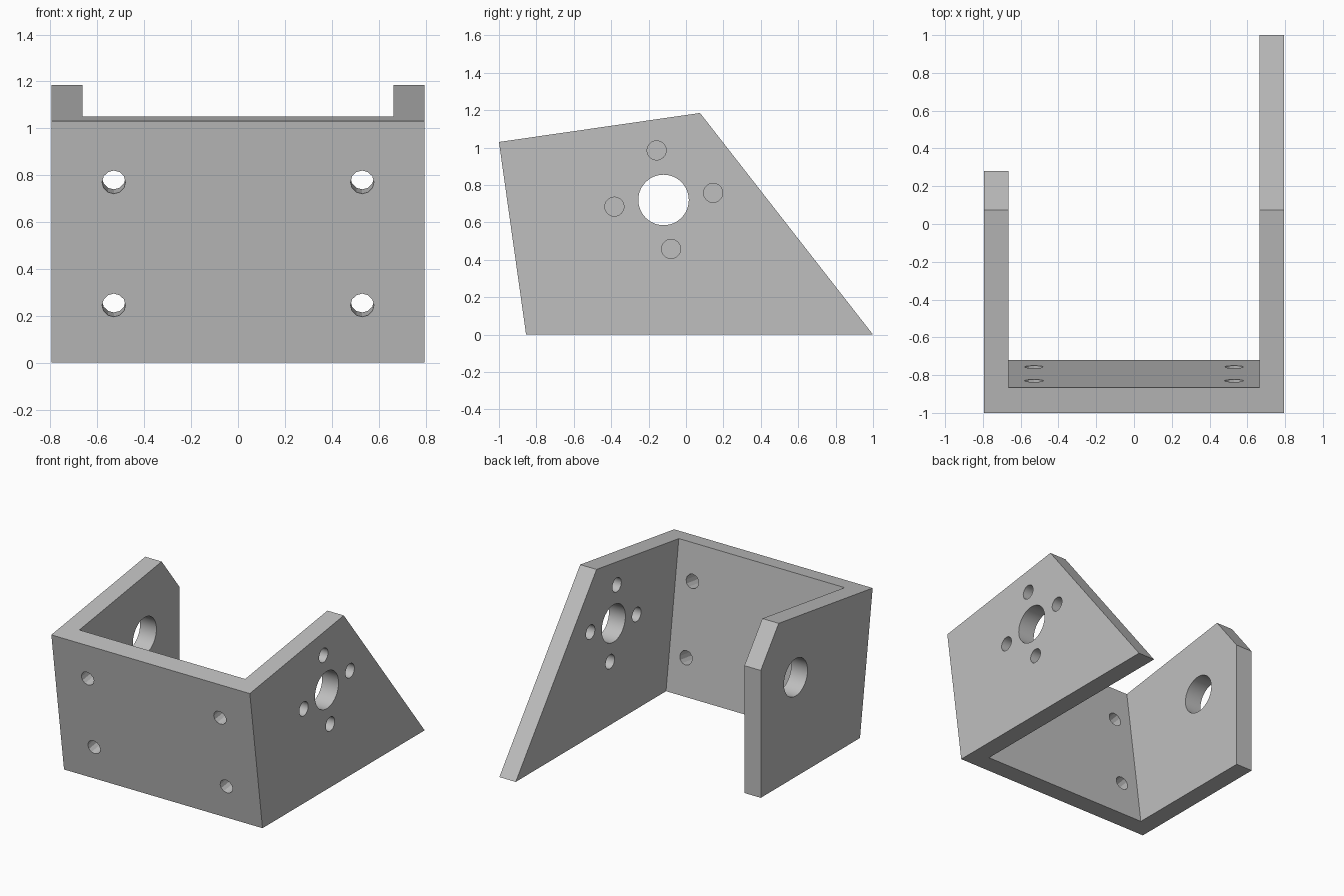
import bpy
import bmesh
import math
from mathutils import Matrix, Vector

cube = bpy.data.objects.get("Cube")
if cube:
    bpy.data.objects.remove(cube, do_unlink=True)

HALF_WIDTH = 0.795
INNER = 0.664

grey = bpy.data.materials.new("light_grey")
grey.use_nodes = True
grey.diffuse_color = (0.52, 0.52, 0.52, 1)
grey.node_tree.nodes["Principled BSDF"].inputs["Base Color"].default_value = grey.diffuse_color


def add_object(name, bm):
    bmesh.ops.recalc_face_normals(bm, faces=bm.faces)
    mesh = bpy.data.meshes.new(name)
    bm.to_mesh(mesh)
    bm.free()
    mesh.materials.append(grey)
    obj = bpy.data.objects.new(name, mesh)
    bpy.context.collection.objects.link(obj)
    return obj


def prism(name, profile, x0, x1):
    """Extrude a (y, z) outline along x."""
    bm = bmesh.new()
    face = bm.faces.new([bm.verts.new((x0, y, z)) for y, z in profile])
    ext = bmesh.ops.extrude_face_region(bm, geom=[face])
    moved = [v for v in ext["geom"] if isinstance(v, bmesh.types.BMVert)]
    bmesh.ops.translate(bm, verts=moved, vec=(x1 - x0, 0, 0))
    return add_object(name, bm)


def drill(name, centre, axis, radius, depth, sides):
    """Cylinder along the given axis."""
    turn = Vector((0, 0, 1)).rotation_difference(Vector(axis)).to_matrix().to_4x4()
    bm = bmesh.new()
    bmesh.ops.create_cone(bm, cap_ends=True, segments=sides, radius1=radius,
                          radius2=radius, depth=depth,
                          matrix=Matrix.Translation(centre) @ turn)
    return add_object(name, bm)


# Solid outer shape, later hollowed into a bracket
bracket = prism("bracket", [(-1, 1.03), (0.075, 1.185), (1, 0), (-0.855, 0)],
                -HALF_WIDTH, HALF_WIDTH)

# Space between the side plates, and the shortened right plate
cutters = [
    prism("cavity_cutter", [(-0.915, 1.4), (1.2, 1.4), (1.2, -0.1), (-0.706, -0.1)],
          -INNER, INNER),
    prism("right_trim_cutter", [(0.28, -0.1), (0.28, 1.4), (1.2, 1.4), (1.2, -0.1)],
          -1, -0.3),
]

# Shaft hole through both side plates
cutters.append(drill("shaft_cutter", (0, -0.12, 0.72), (1, 0, 0), 0.135, 2, 48))

# Four screw holes around the shaft, left plate only
for y, z in [(-0.157, 0.985), (0.145, 0.758), (-0.383, 0.684), (-0.08, 0.458)]:
    cutters.append(drill("motor_screw_cutter", (0.73, y, z), (1, 0, 0), 0.051, 0.4, 32))

# Mounting holes, square to the slanted front plate
lean = 0.145 / 1.03
for x in (-0.53, 0.53):
    for z in (0.245, 0.77):
        cutters.append(drill("mount_hole_cutter", (x, -0.855 - lean * z, z),
                             (0, 1, lean), 0.05, 0.5, 12))

for cutter in cutters:
    cutter.hide_render = True
    mod = bracket.modifiers.new(cutter.name, "BOOLEAN")
    mod.operation = "DIFFERENCE"
    mod.solver = "EXACT"
    mod.object = cutter

# Apply the cuts and remove the helpers
bpy.context.view_layer.update()
graph = bpy.context.evaluated_depsgraph_get()
result = bpy.data.meshes.new_from_object(bracket.evaluated_get(graph))
bracket.modifiers.clear()
bracket.data = result
for cutter in cutters:
    bpy.data.objects.remove(cutter, do_unlink=True)

bpy.ops.object.select_all(action="DESELECT")
bracket.select_set(True)
bpy.context.view_layer.objects.active = bracket
bpy.ops.object.shade_smooth_by_angle(angle=math.radians(20))
